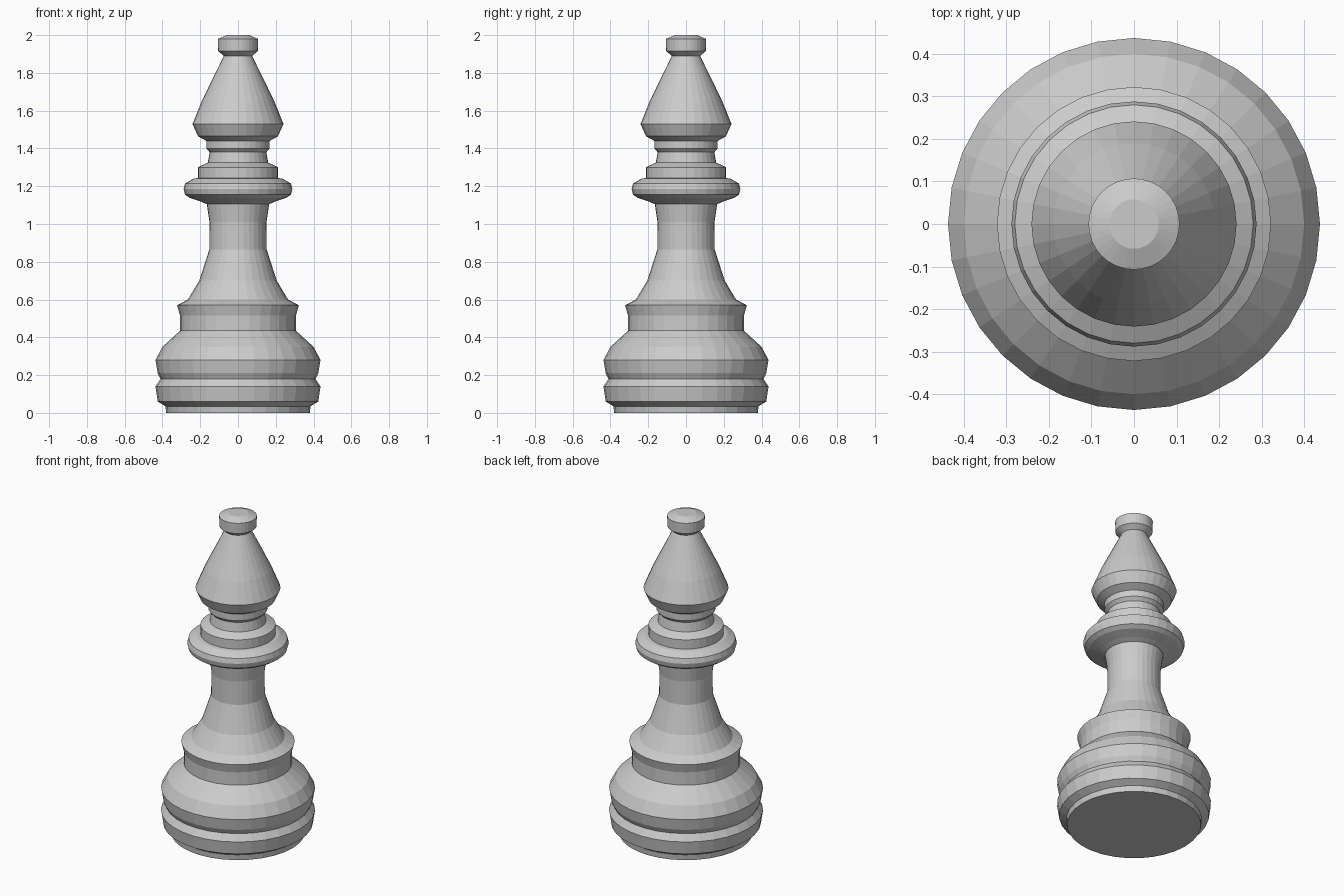
import bpy, bmesh, math

if "Cube" in bpy.data.objects:
    bpy.data.objects.remove(bpy.data.objects["Cube"])

SIDES = 32

# One flat grey for the whole piece
grey = bpy.data.materials.new("plain grey")
grey.diffuse_color = (0.6, 0.6, 0.6, 1)
grey.use_nodes = True
grey.node_tree.nodes["Principled BSDF"].inputs["Base Color"].default_value = grey.diffuse_color


def lathe(name, profile):
    """Revolve a (radius, height) profile into a closed, flat-shaded solid."""
    bm = bmesh.new()
    rings = [[bm.verts.new((r * math.cos(2 * math.pi * i / SIDES),
                            r * math.sin(2 * math.pi * i / SIDES), z))
              for i in range(SIDES)] for r, z in profile]
    for low, high in zip(rings, rings[1:]):
        for i in range(SIDES):
            j = (i + 1) % SIDES
            bm.faces.new((low[i], low[j], high[j], high[i]))
    bm.faces.new(rings[0][::-1])
    bm.faces.new(rings[-1])
    mesh = bpy.data.meshes.new(name)
    bm.to_mesh(mesh)
    bm.free()
    mesh.materials.append(grey)
    obj = bpy.data.objects.new(name, mesh)
    bpy.context.collection.objects.link(obj)


# Whole turned piece, from the foot up to the knob
lathe("turned_bishop", [
    # foot and base band
    (.38, 0), (.384, .035), (.425, .06), (.437, .14), (.41, .18),
    # bulging base
    (.425, .21), (.437, .28), (.40, .35), (.307, .435),
    # plinth
    (.307, .515), (.322, .57), (.265, .60),
    # stem
    (.205, .70), (.152, .865), (.151, 1.01), (.165, 1.105),
    # collar ring
    (.195, 1.118), (.255, 1.138), (.28, 1.155), (.288, 1.185),
    (.28, 1.215), (.235, 1.24),
    # upper collar and neck
    (.213, 1.243), (.213, 1.30), (.16, 1.325), (.15, 1.38),
    (.168, 1.40), (.168, 1.44),
    # head
    (.212, 1.465), (.241, 1.53), (.19, 1.655), (.075, 1.89),
    # knob
    (.105, 1.915), (.107, 1.98), (.058, 2.0),
])
